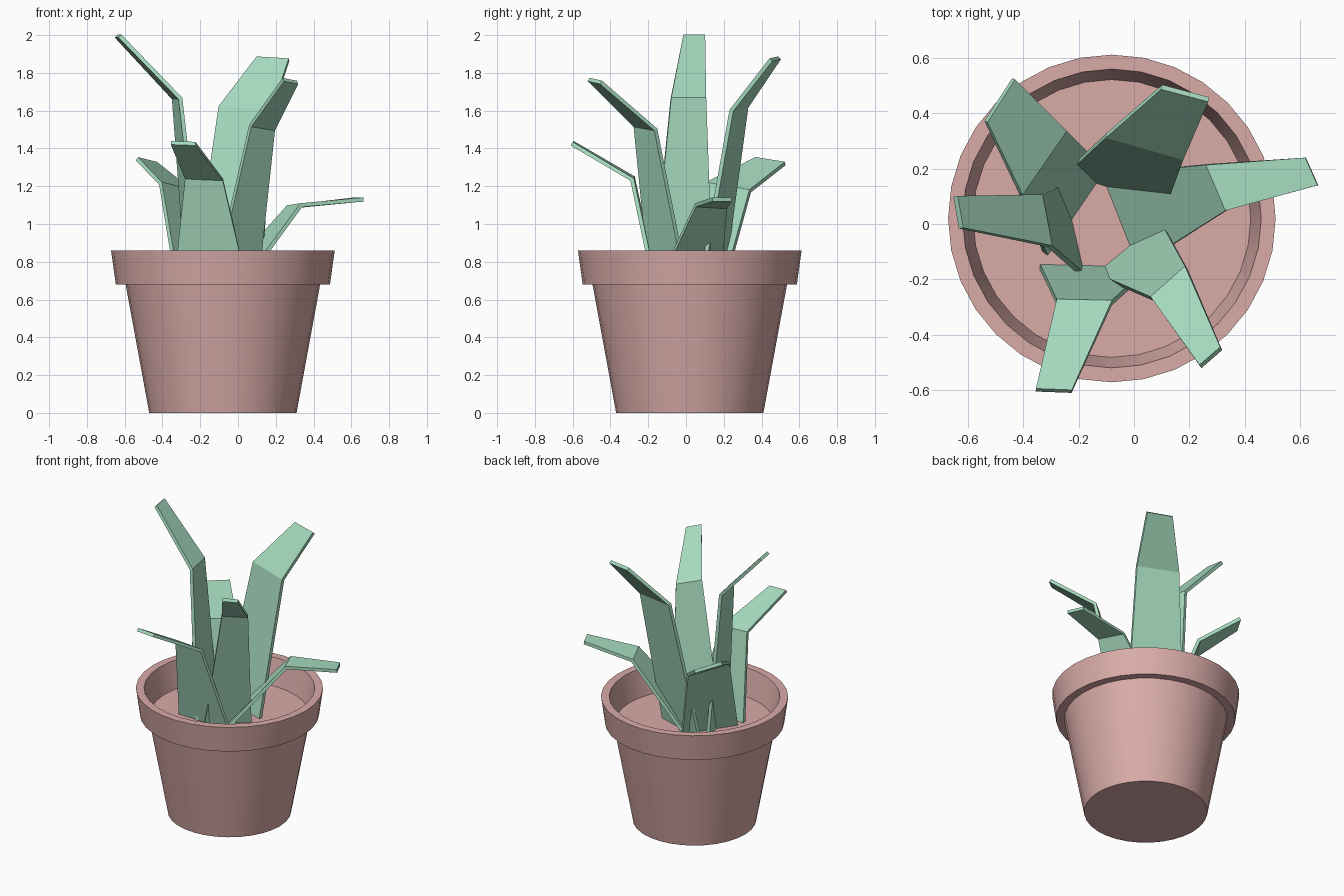
import bpy, bmesh, math

if "Cube" in bpy.data.objects:
    bpy.data.objects.remove(bpy.data.objects["Cube"])


def material(name, rgb):
    m = bpy.data.materials.new(name)
    m.diffuse_color = (*rgb, 1.0)
    m.use_nodes = True
    m.node_tree.nodes["Principled BSDF"].inputs["Base Color"].default_value = m.diffuse_color
    return m


pink = material("pink_clay", (0.69, 0.41, 0.39))
green = material("leaf_green", (0.38, 0.70, 0.515))


def make_object(name, bm, mat):
    bmesh.ops.recalc_face_normals(bm, faces=bm.faces[:])
    mesh = bpy.data.meshes.new(name)
    bm.to_mesh(mesh)
    bm.free()
    mesh.materials.append(mat)
    ob = bpy.data.objects.new(name, mesh)
    bpy.context.collection.objects.link(ob)
    return ob


def lathe(name, profile, centre, sides, mat):
    """Spin an (r, z) profile and cap both ends."""
    bm = bmesh.new()
    rings = []
    for r, z in profile:
        rings.append([bm.verts.new((centre[0] + r * math.cos(2 * math.pi * i / sides),
                                    centre[1] + r * math.sin(2 * math.pi * i / sides), z))
                      for i in range(sides)])
    for a, b in zip(rings, rings[1:]):
        for i in range(sides):
            j = (i + 1) % sides
            bm.faces.new((a[i], a[j], b[j], b[i]))
    bm.faces.new(rings[0])
    bm.faces.new(rings[-1])
    return make_object(name, bm, mat)


# Pot: tapered body, stepped rim, inner wall and flat soil
pot = lathe("pot", [(0.39, 0), (0.515, 0.68), (0.567, 0.68), (0.592, 0.86),
                    (0.54, 0.86), (0.502, 0.68)], (-0.08, 0.02), 32, pink)
bpy.context.view_layer.objects.active = pot
pot.select_set(True)
bpy.ops.object.shade_smooth_by_angle(angle=math.radians(30))


def leaf(name, rows):
    """Bent blade: left/right edge points at base, bend and tip."""
    bm = bmesh.new()
    pairs = [[bm.verts.new(p) for p in row] for row in rows]
    for (a, b), (c, d) in zip(pairs, pairs[1:]):
        bm.faces.new((a, b, d, c))
    ob = make_object(name, bm, green)
    sol = ob.modifiers.new("thickness", 'SOLIDIFY')
    sol.thickness = 0.022
    sol.offset = 0
    return ob


# Six leaves, each one base, bend and tip pair
leaf("left_leaf", [((-0.19, -0.18, 0.67), (-0.265, 0.14, 0.67)),
                   ((-0.305, -0.08, 1.665), (-0.34, 0.105, 1.665)),
                   ((-0.625, -0.015, 1.995), (-0.645, 0.10, 1.995))])
leaf("back_leaf", [((-0.24, 0.19, 0.67), (0.12, 0.075, 0.67)),
                   ((-0.10, 0.32, 1.62), (0.18, 0.24, 1.60)),
                   ((0.10, 0.495, 1.88), (0.27, 0.45, 1.87))])
leaf("right_leaf", [((-0.11, 0.18, 0.67), (0.02, -0.15, 0.67)),
                    ((0.265, 0.215, 1.09), (0.335, 0.05, 1.10)),
                    ((0.62, 0.24, 1.13), (0.665, 0.14, 1.13))])
leaf("front_right_leaf", [((-0.13, -0.185, 0.67), (0.10, 0.005, 0.67)),
                          ((0.065, -0.27, 1.52), (0.19, -0.16, 1.50)),
                          ((0.24, -0.515, 1.765), (0.315, -0.45, 1.75))])
leaf("front_leaf", [((-0.34, -0.155, 0.67), (0.05, -0.165, 0.67)),
                    ((-0.28, -0.28, 1.245), (-0.08, -0.285, 1.235)),
                    ((-0.355, -0.60, 1.43), (-0.225, -0.605, 1.425))])
leaf("back_left_leaf", [((-0.32, -0.11, 0.67), (-0.11, 0.20, 0.67)),
                        ((-0.41, 0.11, 1.215), (-0.25, 0.34, 1.175)),
                        ((-0.535, 0.37, 1.345), (-0.435, 0.525, 1.32))])
